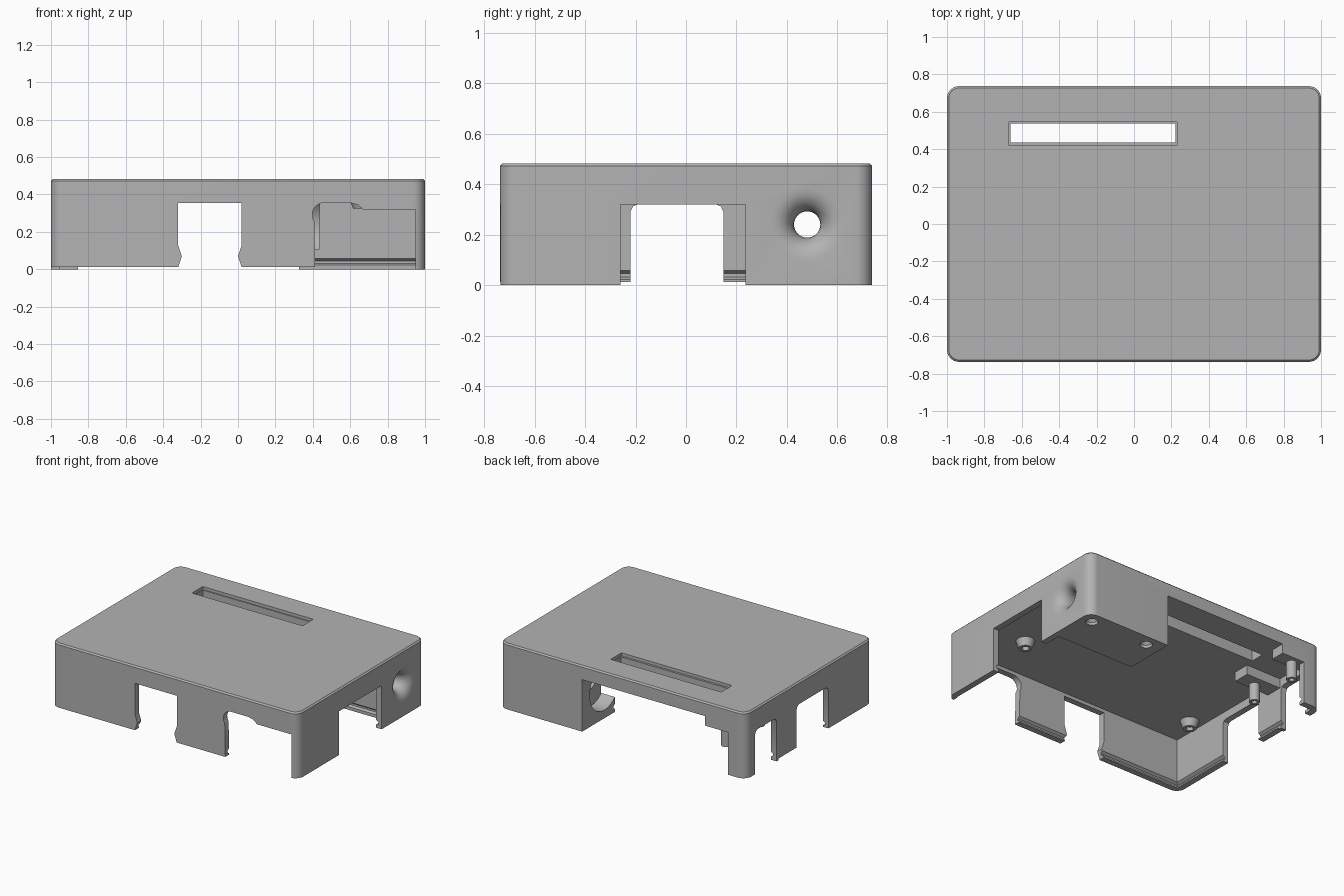
import bpy, bmesh, math
from mathutils import Vector

if "Cube" in bpy.data.objects:
    bpy.data.objects.remove(bpy.data.objects["Cube"])

grey = bpy.data.materials.new("plain grey plastic")
grey.use_nodes = True
COL = (0.45, 0.45, 0.45, 1)
grey.diffuse_color = COL
grey.node_tree.nodes["Principled BSDF"].inputs["Base Color"].default_value = COL


def finish(name, bm):
    bmesh.ops.recalc_face_normals(bm, faces=bm.faces)
    me = bpy.data.meshes.new(name)
    bm.to_mesh(me)
    bm.free()
    me.materials.append(grey)
    ob = bpy.data.objects.new(name, me)
    bpy.context.collection.objects.link(ob)
    return ob


def loft(name, rings):
    """Skin a stack of equal-length closed rings and cap both ends."""
    bm = bmesh.new()
    rows = [[bm.verts.new(p) for p in ring] for ring in rings]
    for lo, hi in zip(rows, rows[1:]):
        for i in range(len(lo)):
            j = (i + 1) % len(lo)
            bm.faces.new((lo[i], lo[j], hi[j], hi[i]))
    bm.faces.new(rows[0])
    bm.faces.new(rows[-1])
    return finish(name, bm)


def prism(name, pts, axis, a, b):
    """Extrude a 2D outline along an axis from a to b."""
    place = {"x": lambda p, t: (t, p[0], p[1]),
             "y": lambda p, t: (p[0], t, p[1]),
             "z": lambda p, t: (p[0], p[1], t)}[axis]
    return loft(name, [[place(p, t) for p in pts] for t in (a, b)])


def box(name, x, y, z):
    return prism(name, [(x[0], y[0]), (x[1], y[0]), (x[1], y[1]), (x[0], y[1])], "z", *z)


def lathe(name, profile, origin, axis="z", steps=32):
    """Spin (radius, along) points about an axis through origin."""
    rings = []
    for r, h in profile:
        circle = [(r * math.cos(2 * math.pi * i / steps), r * math.sin(2 * math.pi * i / steps))
                  for i in range(steps)]
        rings.append([Vector(origin) + Vector((c, s, h) if axis == "z" else (h, c, s))
                      for c, s in circle])
    return loft(name, rings)


def cut(target, cutter):
    mod = target.modifiers.new("cut", "BOOLEAN")
    mod.operation, mod.solver, mod.object = "DIFFERENCE", "EXACT", cutter
    bpy.context.view_layer.objects.active = target
    bpy.ops.object.modifier_apply(modifier=mod.name)
    bpy.data.objects.remove(cutter)


# Outer shell with rounded corners and a small chamfer round the top
W, D, H, CEIL = 1.0, 0.737, 0.482, 0.38
bm = bmesh.new()
bmesh.ops.create_cube(bm, size=1)
for v in bm.verts:
    v.co = (v.co.x * 2 * W, v.co.y * 2 * D, (v.co.z + 0.5) * H)
upright = [e for e in bm.edges if abs(e.verts[0].co.z - e.verts[1].co.z) > 0.1]
bmesh.ops.bevel(bm, geom=upright, offset=0.065, segments=8, profile=0.5, affect="EDGES")
rim = [e for e in bm.edges if all(v.co.z > H - 0.001 for v in e.verts)]
bmesh.ops.bevel(bm, geom=rim, offset=0.01, segments=1, affect="EDGES")
shell = finish("case_shell", bm)

# Inner cavity, leaving a solid corner block at the back left
IX, IY, BX, BY = 0.955, 0.692, 0.325, 0.36


def cavity_outline(d):
    return [(-IX - d, -IY - d), (IX + d, -IY - d), (IX + d, BY + d), (BX, BY + d),
            (BX, IY + d), (-IX - d, IY + d)]


cut(shell, prism("cavity", cavity_outline(0), "z", -0.1, CEIL))

# Snap groove round the inside of the walls
cut(shell, loft("snap_groove", [[(x, y, z) for x, y in cavity_outline(d)]
                                for d, z in ((-.002, .022), (.018, .032), (.018, .045), (-.002, .06))]))

# Front openings: one with snap bumps, one with a rounded lobe
cut(shell, prism("front_port", [(-.32, -.1), (-.32, .01), (-.3, .07), (-.32, .13), (-.32, .355),
                                (.02, .355), (.02, .13), (0, .07), (.02, .01), (.02, -.1)],
                 "y", -1, -0.6))
lobe = [(.46 - .063 * math.cos(t), .292 + .063 * math.sin(t))
        for t in [math.radians(-35 + 12.5 * i) for i in range(11)]]
cut(shell, prism("front_wide_port", [(.415, -.1)] + lobe +
                 [(.6, .355), (.64, .345), (.67, .32), (.95, .32), (.95, -.1)], "y", -1, -0.6))

# Side openings
cut(shell, box("left_port", (0.9, 1.1), (-.26, .235), (-.1, .32)))
for lo, hi in ((-.22, .148), (.38, .628)):
    cut(shell, prism("right_port", [(lo, -.1), (lo, .29), (lo + .01, .312), (lo + .03, .32),
                                    (hi - .03, .32), (hi - .01, .312), (hi, .29), (hi, -.1)],
                     "x", -1.1, -0.9))

# Stepped back opening
STEP = 0.31
cut(shell, prism("back_port", [(BX, -.1), (BX, CEIL), (-.67, CEIL), (-.67, STEP), (-.855, STEP), (-.855, -.1)],
                 "y", 0.66, 1))

# Slot through the lid with a shallow rim
cut(shell, box("lid_slot", (-.66, .222), (.435, .538), (.2, .6)))
cut(shell, box("lid_slot_rim", (-.667, .229), (.42, .545), (.46, .6)))

# Slightly shorter rim on the front and right walls
cut(shell, box("rim_trim", (-1.1, .9), (-1, .355), (-.1, .012)))

# Cable hole through the corner block, flared outside and counterbored inside
HOLE, FLARE = 0.052, 0.09
arc = [math.radians(15 * i) for i in range(7)]
flare = [(HOLE + FLARE * (1 - math.cos(t)), W - FLARE + FLARE * math.sin(t)) for t in arc]
cut(shell, lathe("cable_hole", [(HOLE, .3)] + flare + [(flare[-1][0], 1.05)], (0, .48, .24), "x", 40))
cut(shell, lathe("cable_counterbore", [(.17, BX - .01), (.17, .435)], (0, .48, .23), "x", 48))

# Screw recesses under the corner block
for x in (.44, .91):
    cut(shell, lathe("screw_recess", [(.042, -.05), (.042, .02), (.02, .045), (.02, .1)], (x, .65, 0)))

# Screw bosses on the ceiling
for i, (x, y) in enumerate(((-.86, -.45), (.66, -.335))):
    boss = lathe(f"screw_boss_{i + 1}", [(.03, .325), (.045, .325), (.065, CEIL + .002)], (x, y, 0))
    cut(boss, lathe("boss_bore", [(.024, .2), (.024, .35)], (x, y, 0)))

# Mounting pads with hollow locating posts
for i, (x0, y0, y1, py) in enumerate(((-.67, .63, .693, .675), (-.67, .245, .37, .29))):
    box(f"mount_pad_{i + 1}", (-IX - .001, x0), (y0, y1), (STEP, CEIL + .001))
    post = lathe(f"locating_post_{i + 1}", [(.036, .18), (.036, .32)], (-.8, py, 0))
    cut(post, lathe("post_bore", [(.018, .1), (.018, .25)], (-.8, py, 0)))

# Smooth shading with sharp edges kept
for ob in bpy.context.collection.objects:
    if ob.type == "MESH":
        bpy.ops.object.select_all(action="DESELECT")
        ob.select_set(True)
        bpy.context.view_layer.objects.active = ob
        bpy.ops.object.shade_smooth_by_angle(angle=math.radians(30))
